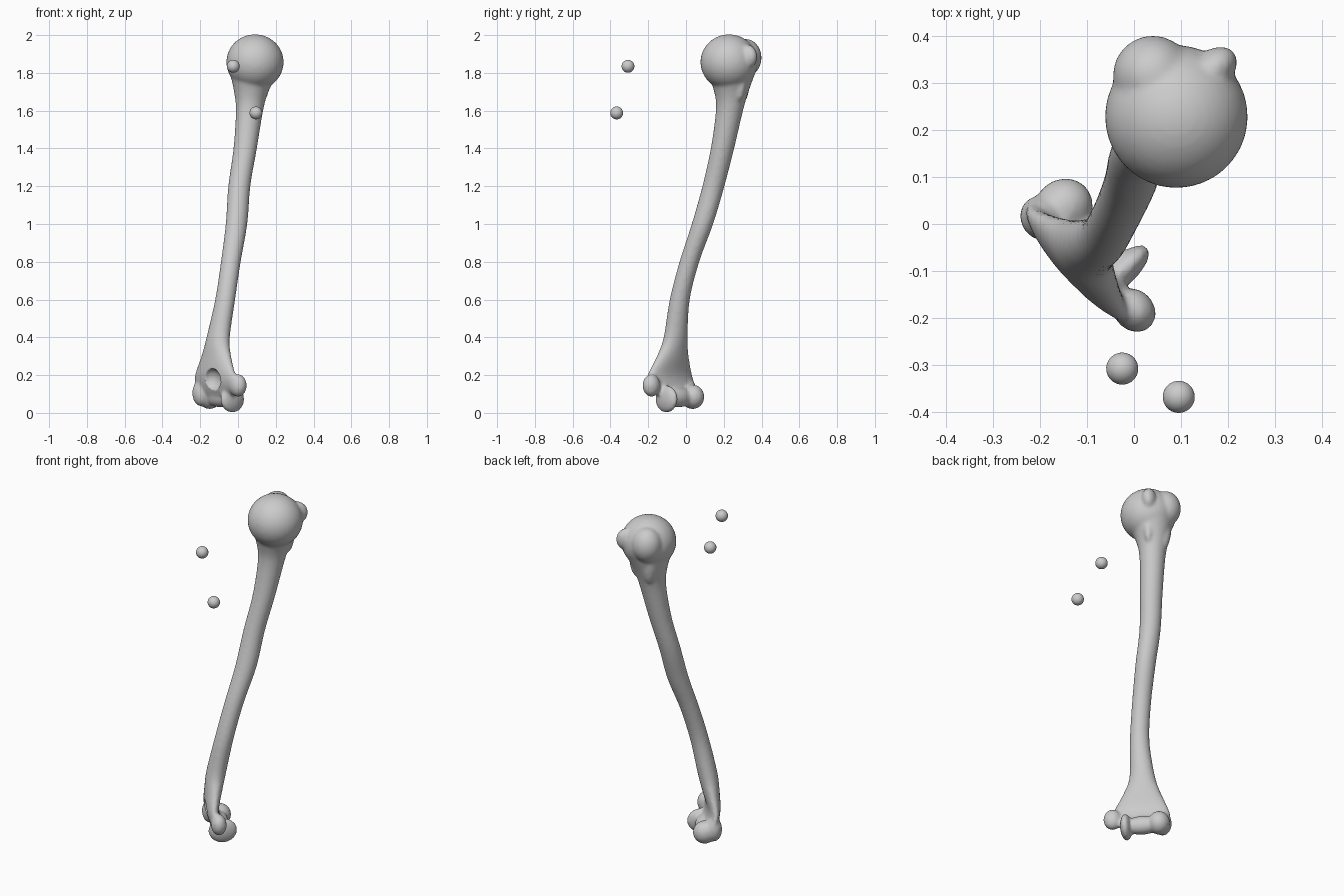
import bpy, bmesh, math
from mathutils import Vector, Matrix

cube = bpy.data.objects.get("Cube")
if cube:
    bpy.data.objects.remove(cube, do_unlink=True)

grey = bpy.data.materials.new("bone_grey")
grey.use_nodes = True
colour = (0.6, 0.6, 0.6, 1)
grey.diffuse_color = colour
grey.node_tree.nodes["Principled BSDF"].inputs["Base Color"].default_value = colour

# Elbow hinge axis: across the flat lower end of the bone
TURN = Matrix.Rotation(math.radians(-48), 4, 'Z')


def make_object(name, bm):
    bmesh.ops.recalc_face_normals(bm, faces=bm.faces)
    mesh = bpy.data.meshes.new(name)
    bm.to_mesh(mesh)
    bm.free()
    mesh.materials.append(grey)
    obj = bpy.data.objects.new(name, mesh)
    bpy.context.collection.objects.link(obj)
    return obj


def ball(name, centre, radii):
    """Ellipsoid whose first radius lies along the hinge axis."""
    bm = bmesh.new()
    bmesh.ops.create_uvsphere(bm, u_segments=32, v_segments=20, radius=1)
    bm.transform(Matrix.Translation(centre) @ TURN @ Matrix.Diagonal((*radii, 1)))
    return make_object(name, bm)


def spline(rows, steps):
    """Catmull-Rom interpolation through rows of section values."""
    rows = [Vector(r) for r in rows]
    padded = [rows[0]] + rows + [rows[-1]]
    for i in range(len(rows) - 1):
        a, b, c, d = padded[i:i + 4]
        for s in range(steps):
            t = s / steps
            yield (b * 2 + (c - a) * t + (a * 2 - b * 5 + c * 4 - d) * t**2
                   + (b * 3 - a - c * 3 + d) * t**3) / 2
    yield rows[-1]


def loft(name, rows, sides=32):
    bm = bmesh.new()
    rings = []
    for z, x, y, wide, deep in spline(rows, 5):
        ring = []
        for k in range(sides):
            ang = k * math.tau / sides
            p = TURN @ Vector((wide * math.cos(ang), deep * math.sin(ang), 0))
            ring.append(bm.verts.new(p + Vector((x, y, z))))
        rings.append(ring)
    for low, high in zip(rings, rings[1:]):
        for k in range(sides):
            n = (k + 1) % sides
            bm.faces.new((low[k], low[n], high[n], high[k]))
    bm.faces.new(rings[0])
    bm.faces.new(rings[-1])
    return make_object(name, bm)


# Shaft sections: height, centre x, centre y, half width, half depth
shaft = loft("arm_bone", [
    (0.07, -0.11, -0.04, 0.10, 0.03),
    (0.13, -0.11, -0.075, 0.165, 0.036),
    (0.20, -0.12, -0.085, 0.155, 0.038),
    (0.30, -0.115, -0.07, 0.105, 0.048),
    (0.40, -0.105, -0.055, 0.07, 0.054),
    (0.60, -0.068, -0.033, 0.054, 0.052),
    (0.80, -0.038, 0.018, 0.052, 0.053),
    (1.00, -0.008, 0.087, 0.055, 0.059),
    (1.20, 0.007, 0.145, 0.058, 0.059),
    (1.40, 0.038, 0.193, 0.062, 0.062),
    (1.60, 0.061, 0.230, 0.071, 0.073),
    (1.70, 0.070, 0.240, 0.090, 0.092),
    (1.80, 0.085, 0.240, 0.125, 0.130),
])

# Upper end: round head, two knobs with a groove between, and their ridges
parts = [
    shaft,
    ball("head", (0.09, 0.228, 1.857), (0.152, 0.152, 0.147)),
    ball("large_knob", (0.04, 0.315, 1.88), (0.085, 0.085, 0.10)),
    ball("small_knob", (0.165, 0.325, 1.885), (0.042, 0.062, 0.065)),
    ball("large_ridge", (0.04, 0.29, 1.78), (0.05, 0.05, 0.15)),
    ball("small_ridge", (0.13, 0.28, 1.78), (0.035, 0.045, 0.13)),
    # Lower end: side bumps and the hinge roller
    ball("inner_bump", (0.0, -0.183, 0.145), (0.05, 0.043, 0.06)),
    ball("outer_bump", (-0.195, 0.012, 0.105), (0.05, 0.045, 0.07)),
    ball("outer_roller", (-0.15, 0.035, 0.085), (0.06, 0.065, 0.065)),
    ball("middle_roller", (-0.095, -0.04, 0.082), (0.10, 0.05, 0.052)),
    ball("inner_flange", (-0.03, -0.103, 0.073), (0.032, 0.08, 0.072)),
]

# Fuse the parts into one continuous surface
bpy.ops.object.select_all(action='DESELECT')
for part in parts:
    part.select_set(True)
bpy.context.view_layer.objects.active = shaft
bpy.ops.object.join()
fuse = shaft.modifiers.new("fuse", 'REMESH')
fuse.mode = 'VOXEL'
fuse.voxel_size = 0.009

# Hollow at the back of the elbow
cutter = ball("elbow_hollow_cutter", (-0.14, -0.125, 0.175), (0.06, 0.05, 0.06))
cutter.hide_render = True
cut = shaft.modifiers.new("hollow", 'BOOLEAN')
cut.operation = 'DIFFERENCE'
cut.object = cutter
soften = shaft.modifiers.new("soften", 'SMOOTH')
soften.factor = 0.5
soften.iterations = 6

bpy.context.view_layer.objects.active = shaft
for modifier in list(shaft.modifiers):
    bpy.ops.object.modifier_apply(modifier=modifier.name)
bpy.data.objects.remove(cutter, do_unlink=True)

# Two loose marker balls
markers = [ball("upper_marker", (-0.025, -0.307, 1.835), (0.034,) * 3),
           ball("lower_marker", (0.095, -0.367, 1.588), (0.034,) * 3)]

for obj in [shaft] + markers:
    obj.data.materials.clear()
    obj.data.materials.append(grey)
    for poly in obj.data.polygons:
        poly.material_index = 0
        poly.use_smooth = True
